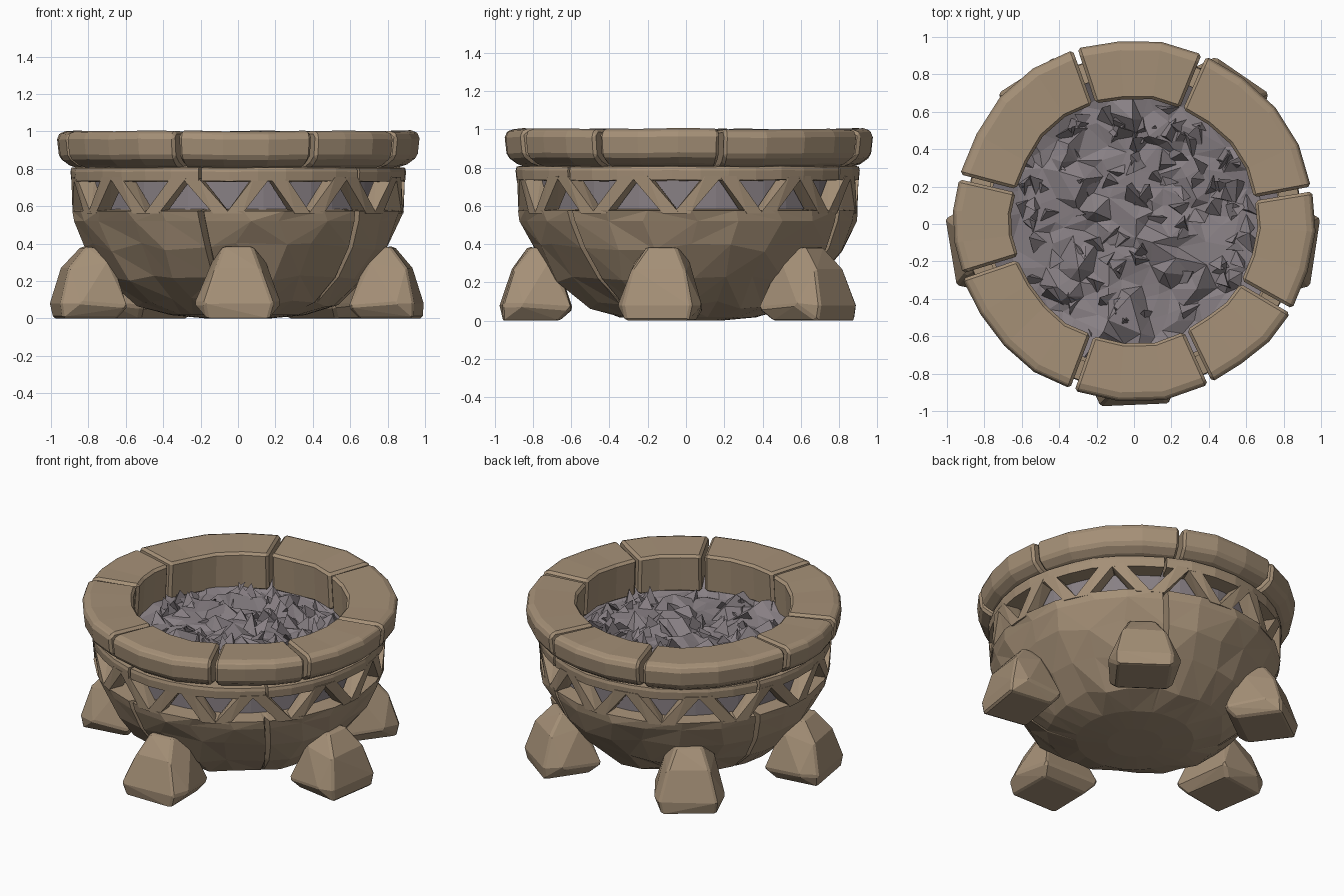
import bpy, bmesh, math, random
from mathutils import Vector
from mathutils.geometry import delaunay_2d_cdt

if "Cube" in bpy.data.objects:
    bpy.data.objects.remove(bpy.data.objects["Cube"])

random.seed(7)
rnd = random.uniform
CRACKS = [62, 155, 257, 316]          # splits in bowl and rail, degrees


def material(name, rgb):
    m = bpy.data.materials.new(name)
    m.diffuse_color = (*rgb, 1)
    m.use_nodes = True
    m.node_tree.nodes["Principled BSDF"].inputs["Base Color"].default_value = m.diffuse_color
    return m


STONE = material("tan stone", (0.375, 0.278, 0.184))
ASH = material("grey ash", (0.245, 0.214, 0.230))


def polar(r, deg, z, cy=0.0):
    a = math.radians(deg)
    return Vector((r * math.cos(a), r * math.sin(a) + cy, z))


def finish(bm, name, mat, bevel=0):
    bmesh.ops.recalc_face_normals(bm, faces=bm.faces)
    me = bpy.data.meshes.new(name)
    bm.to_mesh(me)
    bm.free()
    me.materials.append(mat)
    ob = bpy.data.objects.new(name, me)
    bpy.context.collection.objects.link(ob)
    if bevel:
        b = ob.modifiers.new("worn edges", 'BEVEL')
        b.width, b.segments, b.limit_method = bevel, 1, 'ANGLE'
        b.angle_limit = math.radians(35)
    return ob


def sector(name, profile, a0, a1, n, cy, jitter, bevel):
    """Sweep a closed (r, z) profile round an arc and cap the ends."""
    bm = bmesh.new()
    cols = []
    for i in range(n + 1):
        a = a0 + (a1 - a0) * i / n
        dr, dz = rnd(-jitter, jitter), rnd(-jitter, jitter) * 0.5
        cols.append([bm.verts.new(polar(r + dr, a, z + dz, cy)) for r, z in profile])
    k = len(profile)
    for c, d in zip(cols, cols[1:]):
        for j in range(k):
            bm.faces.new((c[j], c[(j + 1) % k], d[(j + 1) % k], d[j]))
    bm.faces.new(cols[0])
    bm.faces.new(cols[-1])
    return finish(bm, name, STONE, bevel)


def hull(name, points, bevel):
    bm = bmesh.new()
    for p in points:
        bm.verts.new(p)
    bmesh.ops.convex_hull(bm, input=bm.verts)
    bmesh.ops.dissolve_limit(bm, angle_limit=0.05, verts=bm.verts, edges=bm.edges)
    return finish(bm, name, STONE, bevel)


# Rim: eight uneven stones with narrow gaps
gaps = [10, 67, 109, 166, 198, 250, 295, 330, 370]
rim = [(0.655, 0.995), (0.935, 1.003), (0.968, 0.975), (0.955, 0.86),
       (0.90, 0.82), (0.67, 0.74)]
for i, (a, b) in enumerate(zip(gaps, gaps[1:])):
    sector(f"rim_stone_{i + 1}", rim, a + 0.8, b - 0.8,
           4 if b - a > 48 else 3, 0.02, 0.009, 0.016)

# Upper rail of the lattice band
rail = [(0.79, 0.815), (0.895, 0.805), (0.90, 0.785), (0.895, 0.735), (0.79, 0.73)]
for i, a in enumerate(CRACKS):
    b = (CRACKS + [CRACKS[0] + 360])[i + 1]
    sector(f"upper_rail_{i + 1}", rail, a + 0.5, b - 0.5, round((b - a) / 10), 0.01, 0.004, 0)

# Zigzag struts, wide enough to leave small triangular windows
for i in range(12):
    low, mid = 266 + 30 * i, 281 + 30 * i
    for j, (a, b) in enumerate(((low, mid), (low + 30, mid))):
        shift = 2.2 if b > a else -2.2
        a2, b2 = a + shift + rnd(-.7, .7), b - shift + rnd(-.7, .7)
        pts = [polar(r, ang + w, z, 0.01)
               for ang, z, ro in ((a2, 0.56, 0.885), (b2, 0.755, 0.897))
               for w in (-2.9, 2.9) for r in (0.80, ro)]
        hull(f"lattice_strut_{2 * i + j + 1}", pts, 0)

# Bowl: revolved profile with tapering cracks
bowl = [(0.17, 0.0), (0.36, 0.018), (0.54, 0.085), (0.70, 0.22), (0.815, 0.38),
        (0.875, 0.52), (0.888, 0.575), (0.76, 0.585)]
fade = [0, 0, 0.1, 0.6, 1, 1, 1, 0]
cols = []                              # (angle, crack side, groove)
for i, a in enumerate(CRACKS):
    b = (CRACKS + [CRACKS[0] + 360])[i + 1]
    n = round((b - a) / 15)
    cols += [(a, -1, 0), (a, 0, 1), (a, 1, 0)]
    cols += [(a + (b - a) * k / n, 0, 0) for k in range(1, n)]
bm = bmesh.new()
grid = []
for ang, side, groove in cols:
    col = []
    for k, (r, z) in enumerate(bowl):
        free = side == 0 and not groove and 1 < k < 6
        rr = r - 0.07 * groove * fade[k] + (rnd(-0.014, 0.014) if free else 0)
        drift = (5 * (1 - z / 0.57) if side or groove else rnd(-3, 3) if free else 0)
        zz = z + (rnd(-0.025, 0.025) if free and k < 5 else 0)
        col.append(bm.verts.new(polar(rr, ang + side * 1.1 + drift, zz, 0.01)))
    grid.append(col)
for c, d in zip(grid, grid[1:] + grid[:1]):
    for k in range(len(bowl) - 1):
        q = (c[k], d[k], d[k + 1], c[k + 1])
        s = random.randint(0, 1)
        q = q[s:] + q[:s]
        bm.faces.new(q[:3])
        bm.faces.new((q[0], q[2], q[3]))
bm.faces.new([c[0] for c in grid])
finish(bm, "bowl", STONE)

# Five splayed feet
for i, (ang, push) in enumerate(((-90, 0), (-9, .02), (54, .015), (126, .015), (189, .02))):
    a = math.radians(ang)
    out, side = Vector((math.cos(a), math.sin(a), 0)), Vector((-math.sin(a), math.cos(a), 0))
    pts = []
    for z, r, w in ((0, 0.66, 0.16), (0, 0.955, 0.165), (0.06, 0.60, 0.20),
                    (0.08, 0.97, 0.18), (0.08, 0.86, 0.225), (0.27, 0.91, 0.13),
                    (0.30, 0.72, 0.15), (0.385, 0.82, 0.085), (0.37, 0.70, 0.09)):
        for s in (-1, 1):
            jit = Vector((rnd(-.012, .012), rnd(-.012, .012), 0)) if 0 < z else Vector()
            pts.append(out * (r + push) + side * (s * w) + Vector((0, 0, z)) + jit)
    hull(f"foot_{i + 1}", pts, 0.012)

# Ash bed: scattered points triangulated into a bumpy sheet, plus a side wall
bm = bmesh.new()
flat = [polar(0.78, 10 * k, 0).to_2d() for k in range(36)]
while len(flat) < 210:
    p = polar(0.69 * math.sqrt(random.random()), rnd(0, 360), 0).to_2d()
    if min((p - q).length for q in flat) > 0.05:
        flat.append(p)
verts2d, _, tris, *_ = delaunay_2d_cdt(flat, [], [], 0, 0.0001)
vs = []
for p in verts2d:
    edge = p.length > 0.75
    spike = 0.06 if random.random() < 0.2 and 0.15 < p.length < 0.62 else 0
    z = 0.80 if edge else 0.735 + rnd(-0.02, 0.02) + spike
    vs.append(bm.verts.new((p.x, p.y + 0.02, z)))
for t in tris:
    bm.faces.new([vs[k] for k in t])
for e in [e for e in bm.edges if e.is_boundary]:
    a, b = e.verts
    lo = [bm.verts.new((v.co.x, v.co.y, 0.5)) for v in (b, a)]
    bm.faces.new((a, b, *lo))
bmesh.ops.remove_doubles(bm, verts=bm.verts, dist=0.0005)

# Sharp clinker shards, denser towards the edge
for i in range(105):
    r = rnd(0.46, 0.63) if i < 70 else rnd(0.12, 0.46)
    c = polar(r, rnd(0, 360), 0.72, 0.02)
    t = rnd(0, 360)
    base = [bm.verts.new(c + polar(rnd(0.03, 0.10), t + 120 * k + rnd(-35, 35), 0))
            for k in range(3)]
    tip = bm.verts.new(c + Vector((rnd(-.07, .07), rnd(-.07, .07), rnd(0.05, 0.11))))
    for k in range(3):
        bm.faces.new((base[k], base[(k + 1) % 3], tip))
    bm.faces.new(base[::-1])
finish(bm, "ash_bed", ASH)
